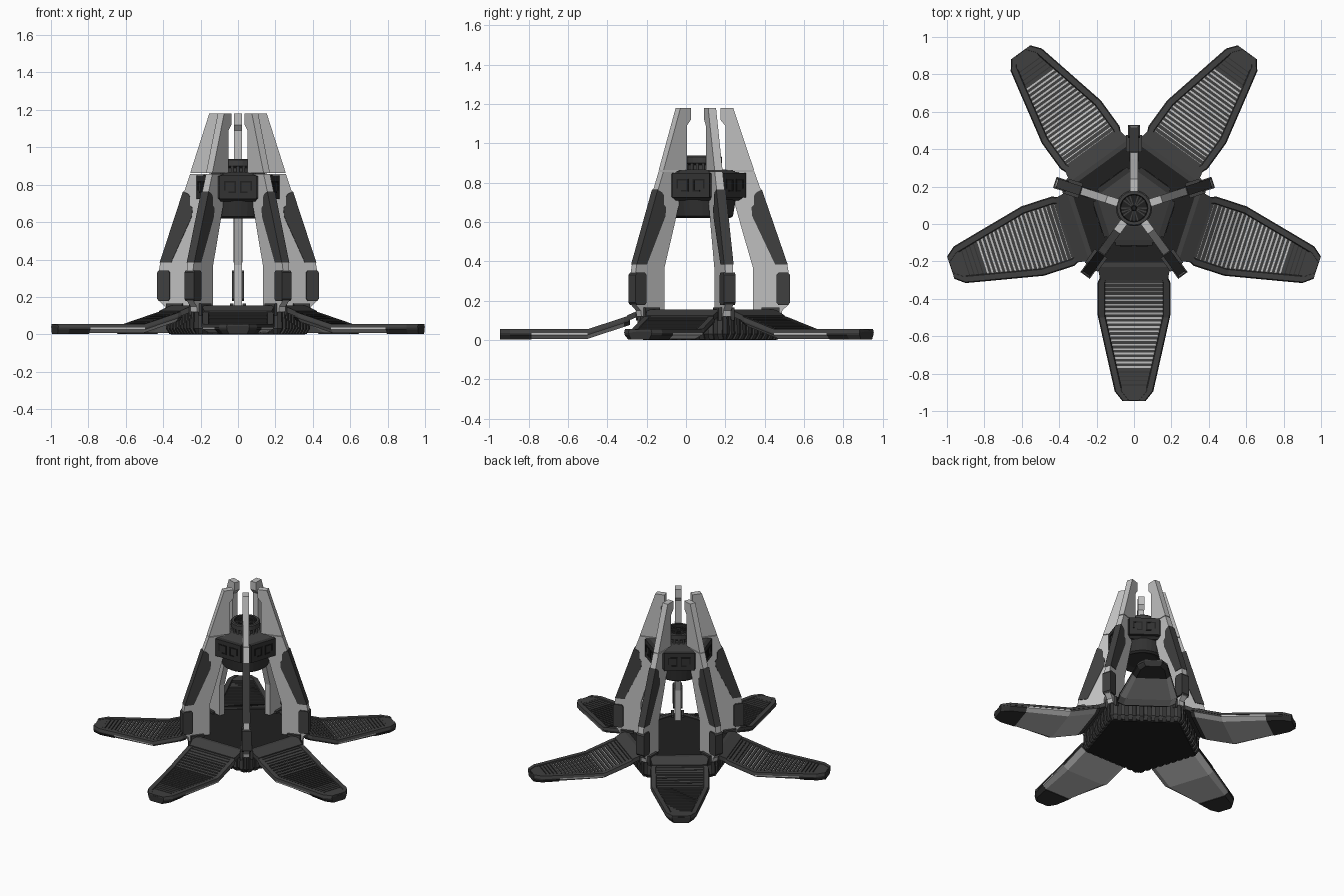
import bpy, bmesh, math
from mathutils import Vector

if "Cube" in bpy.data.objects:
    bpy.data.objects.remove(bpy.data.objects["Cube"])

CY = 0.085                                     # hub position along y
RAMP = [math.radians(-90 + 72 * i) for i in range(5)]
FIN = [math.radians(90 + 72 * i) for i in range(5)]


def material(name, v):
    m = bpy.data.materials.new(name)
    m.diffuse_color = (v, v, v, 1)
    m.use_nodes = True
    m.node_tree.nodes["Principled BSDF"].inputs["Base Color"].default_value = m.diffuse_color
    return m


LIGHT = material("light_grey", 0.52)
DARK = material("dark_grey", 0.05)
POD = material("charcoal", 0.032)
BLACK = material("near_black", 0.014)
MID = material("mid_grey", 0.16)


def finish(bm, name, mats, angles=(0,), rule=None):
    """Turn a bmesh into one object per angle around the hub."""
    bmesh.ops.recalc_face_normals(bm, faces=bm.faces)
    if rule:
        for f in bm.faces:
            f.material_index = rule(f.calc_center_median(), f.normal)
    me = bpy.data.meshes.new(name)
    bm.to_mesh(me)
    bm.free()
    for m in mats:
        me.materials.append(m)
    for a in angles:
        ob = bpy.data.objects.new(name, me)
        ob.location = (0, CY, 0)
        ob.rotation_euler = (0, 0, a)
        bpy.context.collection.objects.link(ob)


def loft(bm, rings):
    """Skin between closed rings of equal point count and cap both ends."""
    vs = [[bm.verts.new(p) for p in ring] for ring in rings]
    n = len(vs[0])
    for a, b in zip(vs, vs[1:]):
        for i in range(n):
            bm.faces.new((a[i], a[(i + 1) % n], b[(i + 1) % n], b[i]))
    bm.faces.new(vs[0])
    bm.faces.new(vs[-1])


def box(bm, x0, x1, y0, y1, z0, z1):
    loft(bm, [[(x0, y0, z), (x1, y0, z), (x1, y1, z), (x0, y1, z)] for z in (z0, z1)])


def plate(bm, profile, half, bevel=0.0):
    """Extrude an (r, z) profile sideways."""
    loft(bm, [[(r, y, z) for r, z in profile] for y in (-half, half)])


def poly(n, r, z, turn=0.0):
    return [(r * math.cos(turn + math.tau * i / n), r * math.sin(turn + math.tau * i / n), z)
            for i in range(n)]


def lerp(pts, x):
    for (a, u), (b, v) in zip(pts, pts[1:]):
        if x <= b:
            return u + (v - u) * (x - a) / (b - a)
    return pts[-1][1]


# ---- base: pentagon with ribbed walls
P = math.radians(90)
bm = bmesh.new()
loft(bm, [poly(5, 0.375, 0, P), poly(5, 0.4, 0.03, P), poly(5, 0.395, 0.12, P), poly(5, 0.38, 0.15, P)])
finish(bm, "base", [BLACK, POD], rule=lambda c, n: 0 if abs(n.z) > 0.9 else 1)

bm = bmesh.new()
for i in range(9):
    y = -0.2 + 0.05 * i
    loft(bm, [[(x, y + s, z) for x, s in ((0.28, -.013), (o, -.013), (o, .013), (0.28, .013))]
              for z, o in ((0.003, 0.318), (0.03, 0.335), (0.12, 0.33))])
finish(bm, "base_ribs", [DARK], RAMP)

# ---- ramps
WIDTH = [(0.36, 0.175), (0.40, 0.192), (0.57, 0.192), (0.87, 0.125), (0.98, 0.1), (1.03, 0.06)]
TOP = [(0.30, 0.146), (0.365, 0.122), (0.585, 0.05), (1.03, 0.05)]


def hull_ring(r, inset=0.0, thick=0.038):
    w, z = lerp(WIDTH, r), lerp(TOP, r) - 0.006
    return [(r, -w, z), (r, w, z), (r, w, z - 0.018), (r, w * 0.8, z - thick),
            (r, -w * 0.8, z - thick), (r, -w, z - 0.018)]


bm = bmesh.new()
loft(bm, [hull_ring(r) for r in (0.37, 0.40, 0.585, 0.87)])
finish(bm, "ramp_hull", [LIGHT, DARK], RAMP,
       lambda c, n: 1 if c.x < 0.585 and abs(n.z) < 0.6 or c.x < 0.4 else 0)

bm = bmesh.new()
loft(bm, [hull_ring(r, 0, 0.042) for r in (0.87, 0.98, 1.03)])
finish(bm, "ramp_tip", [POD], RAMP)

# raised border along both ramp edges, joined at the outer end
bm = bmesh.new()
for s in (-1, 1):
    rings = []
    for r in (0.365, 0.40, 0.57, 0.585, 0.87, 0.98, 1.03):
        w, z = lerp(WIDTH, r) + 0.003, lerp(TOP, r)
        rings.append([(r, s * w, z - 0.014), (r, s * (w - 0.006), z + 0.005),
                      (r, s * (w - 0.036), z + 0.005), (r, s * (w - 0.042), z - 0.008)])
    loft(bm, rings)
loft(bm, [[(r, -w, z) for r, w in ((0.965, 0.08), (1.028, 0.05))] +
          [(r, w, z) for r, w in ((1.028, 0.05), (0.965, 0.08))] for z in (0.03, 0.053)])
finish(bm, "ramp_border", [DARK], RAMP)

# slats across the ramp
bm = bmesh.new()
for i in range(25):
    r0 = 0.378 + 0.0238 * i
    r1 = r0 + (0.0145 if 2 < i < 20 else 0.019)
    w = lerp(WIDTH, r1) - 0.036
    loft(bm, [[(r, -w, z), (r, w, z), (r, w, z - 0.012), (r, -w, z - 0.012)]
              for r, z in ((r0, lerp(TOP, r0) + 0.002), (r1, lerp(TOP, r1) + 0.002))])
finish(bm, "ramp_slats", [DARK], RAMP)

# hinge plate between base and ramp
bm = bmesh.new()
loft(bm, [[(r, -w, z), (r, w, z), (r, w, z - 0.03), (r, -w, z - 0.03)]
          for r, w, z in ((0.29, 0.19, 0.155), (0.315, 0.195, 0.155), (0.385, 0.18, 0.125))])
finish(bm, "ramp_hinge", [DARK], RAMP)

# ---- fins: thin upright blades in two pieces
T = 0.021
bm = bmesh.new()
plate(bm, [(0.255, 0.15), (0.255, 0.37), (0.2, 0.56), (0.15, 0.74), (0.15, 0.858), (0.262, 0.858),
           (0.297, 0.76), (0.43, 0.385), (0.437, 0.345), (0.437, 0.18), (0.405, 0.15),
           (0.4, 0.12), (0.36, 0.12), (0.34, 0.15)], T)
finish(bm, "fin_lower", [LIGHT], FIN)

bm = bmesh.new()
plate(bm, [(0.115, 0.862), (0.115, 1.09), (0.09, 1.12), (0.09, 1.18), (0.155, 1.18), (0.262, 0.862)], T)
finish(bm, "fin_upper", [LIGHT], FIN)

# dark armour strip on the sloping outer edge
bm = bmesh.new()
plate(bm, [(0.301, 0.765), (0.272, 0.75), (0.262, 0.735), (0.262, 0.69), (0.248, 0.675),
           (0.252, 0.63), (0.368, 0.385), (0.432, 0.385)], T + 0.004)
finish(bm, "fin_armour", [DARK], FIN)

# dark pad around the foot
bm = bmesh.new()
plate(bm, [(0.375, 0.19), (0.385, 0.178), (0.435, 0.178), (0.445, 0.19),
           (0.445, 0.33), (0.435, 0.342), (0.385, 0.342), (0.375, 0.33)], 0.031)
finish(bm, "foot_pad", [DARK], FIN)

# clamps holding the foot on the base corner
bm = bmesh.new()
for s in (-1, 1):
    box(bm, 0.3, 0.39, s * 0.024, s * 0.042, 0.1, 0.165)
finish(bm, "foot_clamp", [DARK], FIN)

# ---- hanging pod
bm = bmesh.new()
loft(bm, [poly(5, 0.2, 0.71, P), poly(5, 0.228, 0.73, P), poly(5, 0.228, 0.845, P), poly(5, 0.12, 0.868, P)])
finish(bm, "pod_body", [POD, DARK], rule=lambda c, n: 1 if n.z > 0.5 else 0)

bm = bmesh.new()
loft(bm, [poly(30, 0.1, 0.635), poly(30, 0.14, 0.62), poly(30, 0.155, 0.63), poly(30, 0.17, 0.72)])
finish(bm, "pod_bottom", [POD])

bm = bmesh.new()
box(bm, 0.17, 0.2, -0.1, 0.1, 0.725, 0.85)
finish(bm, "pod_panel", [POD], RAMP)

# raised bracket pattern on each panel
bm = bmesh.new()
for s in (-1, 1):
    for y0, y1, z0, z1 in ((0.012, 0.075, 0.812, 0.82), (0.012, 0.02, 0.755, 0.82),
                           (0.012, 0.05, 0.755, 0.763), (0.067, 0.075, 0.77, 0.82)):
        box(bm, 0.198, 0.204, s * y0, s * y1, z0, z1)
finish(bm, "panel_bracket", [BLACK], RAMP)

# ---- neck, pipes and toothed ring on top
bm = bmesh.new()
loft(bm, [poly(24, 0.075, 0.85), poly(24, 0.075, 0.91)])
finish(bm, "neck", [DARK])

bm = bmesh.new()
for k in (-0.35, 0, 0.35):
    x, y = 0.088 * math.cos(k), 0.088 * math.sin(k)
    loft(bm, [[(x + px, y + py, z) for px, py, _ in poly(8, 0.007, 0)] for z in (0.85, 0.91)])
finish(bm, "neck_pipes", [MID], RAMP)

bm = bmesh.new()
loft(bm, [poly(24, 0.08, 0.89), poly(24, 0.097, 0.9), poly(24, 0.097, 0.932), poly(24, 0.09, 0.938),
          poly(24, 0.074, 0.938), poly(24, 0.07, 0.915), poly(24, 0.015, 0.915), poly(24, 0.012, 0.925)])
finish(bm, "top_ring", [DARK, BLACK],
       rule=lambda c, n: 1 if math.hypot(c.x, c.y) < 0.074 and c.z > 0.9 else 0)

bm = bmesh.new()
for k in (-0.3, 0, 0.3):
    c, s = math.cos(k), math.sin(k)
    loft(bm, [[(r * c - t * s, r * s + t * c, z) for r, t in
               ((0.015, -.002), (0.074, -.004), (0.074, .004), (0.015, .002))] for z in (0.91, 0.922)])
finish(bm, "ring_vanes", [DARK], RAMP)
